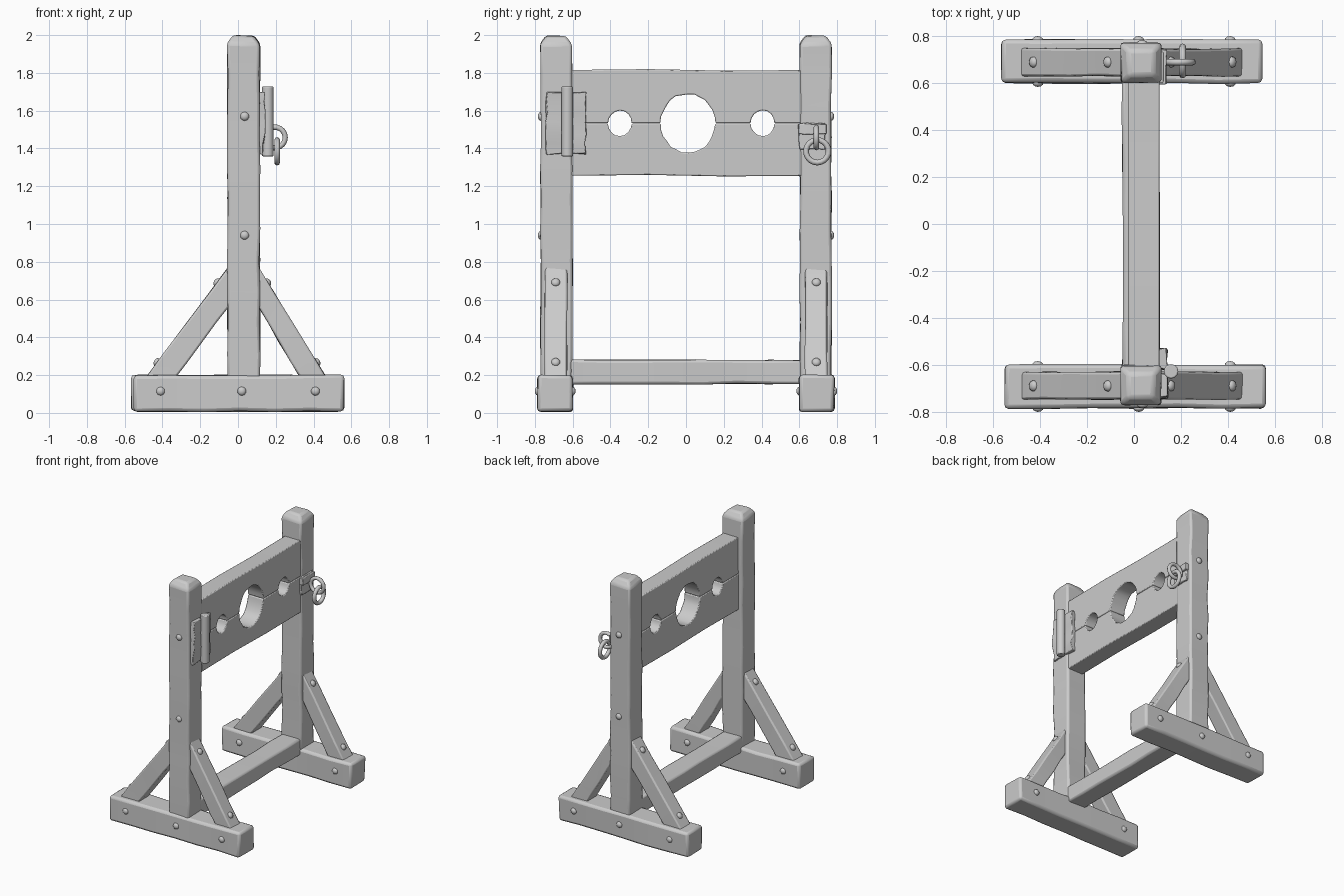
import bpy, bmesh, math, random
from mathutils import Vector

random.seed(4)
cube = bpy.data.objects.get("Cube")
if cube:
    bpy.data.objects.remove(cube, do_unlink=True)

grey = bpy.data.materials.new("worn grey")
grey.use_nodes = True
colour = (0.6, 0.6, 0.6, 1)
grey.diffuse_color = colour
grey.node_tree.nodes["Principled BSDF"].inputs["Base Color"].default_value = colour


def finish(name, bm, bevel=0.0, angle=35):
    """Turn a bmesh into a softly bevelled, smooth shaded object."""
    bmesh.ops.recalc_face_normals(bm, faces=bm.faces)
    mesh = bpy.data.meshes.new(name)
    bm.to_mesh(mesh)
    bm.free()
    mesh.materials.append(grey)
    ob = bpy.data.objects.new(name, mesh)
    bpy.context.collection.objects.link(ob)
    if bevel:
        mod = ob.modifiers.new("worn edges", "BEVEL")
        mod.width, mod.segments = bevel, 2
        mod.limit_method, mod.angle_limit = "ANGLE", math.radians(35)
    bpy.ops.object.select_all(action="DESELECT")
    ob.select_set(True)
    bpy.context.view_layer.objects.active = ob
    bpy.ops.object.shade_smooth_by_angle(angle=math.radians(angle))
    return ob


def prism(points, offset):
    """Extrude a closed outline of 3D points by an offset."""
    bm = bmesh.new()
    face = bm.faces.new([bm.verts.new(p) for p in points])
    out = bmesh.ops.extrude_face_region(bm, geom=[face])
    moved = [v for v in out["geom"] if isinstance(v, bmesh.types.BMVert)]
    bmesh.ops.translate(bm, verts=moved, vec=offset)
    return bm


def roughen(bm, cuts, amount):
    """Ring-cut the long edges and wobble the points like hewn timber."""
    longest = max(e.calc_length() for e in bm.edges)
    edges = [e for e in bm.edges if e.calc_length() > longest * 0.6]
    if cuts:
        bmesh.ops.subdivide_edges(bm, edges=edges, cuts=cuts, use_grid_fill=True)
    for v in bm.verts:
        v.co += Vector([random.uniform(-amount, amount) for _ in range(3)])


def timber(name, x, y, z, cuts=5, amount=0.004, bevel=0.014, cap=0.0):
    corners = [(x[0], y[0], z[0]), (x[1], y[0], z[0]),
               (x[1], y[1], z[0]), (x[0], y[1], z[0])]
    bm = prism(corners, (0, 0, z[1] - z[0]))
    roughen(bm, cuts, amount)
    if cap:
        top = max(bm.faces, key=lambda f: f.calc_center_median().z)
        bmesh.ops.inset_region(bm, faces=[top], thickness=0.045)
        bmesh.ops.translate(bm, verts=top.verts, vec=(0, 0, cap))
    return finish(name, bm, bevel)


def bolt(name, place, normal):
    """Low domed bolt head facing along the normal."""
    bm = bmesh.new()
    bmesh.ops.create_icosphere(bm, subdivisions=2, radius=0.024)
    bmesh.ops.scale(bm, verts=bm.verts, vec=(1, 1, 0.7))
    ob = finish(name, bm)
    ob.location = place
    ob.rotation_euler = Vector(normal).to_track_quat("Z", "Y").to_euler()


def ring(name, centre, radius, thickness, rotation):
    bpy.ops.mesh.primitive_torus_add(location=centre, rotation=rotation,
                                     major_radius=radius, minor_radius=thickness,
                                     major_segments=18, minor_segments=8)
    ob = bpy.context.object
    ob.name = name
    ob.data.materials.append(grey)
    bpy.ops.object.shade_smooth_by_angle(angle=math.radians(50))


# Two matching end frames: foot, post, braces and bolts
for side, label, shift in ((-1, "front", 0.005), (1, "back", -0.01)):
    def span(a, b):
        return sorted((side * a, side * b))

    timber(label + "_foot", (-0.555 + shift, 0.555 + shift), span(0.60, 0.785),
           (0.007, 0.2), bevel=0.018)
    timber(label + "_post", (-0.055, 0.115), span(0.603, 0.77),
           (0.15, 1.955), cuts=10, cap=0.043)

    braces = {
        "right": ((-0.03, 0.80), (-0.51, 0.16), (-0.35, 0.16), (-0.03, 0.59)),
        "left": ((0.09, 0.80), (0.485, 0.16), (0.345, 0.16), (0.09, 0.59)),
    }
    low, high = span(0.63, 0.748)
    for hand, outline in braces.items():
        bm = prism([(x, low, z) for x, z in outline], (0, high - low, 0))
        roughen(bm, 3, 0.003)
        finish(label + "_" + hand + "_brace", bm, 0.01)
        # Bolts near both ends of the sloping upper edge
        a, b = Vector(outline[0]), Vector(outline[1])
        slope = b - a
        normal = Vector((abs(slope.y) * (1 if slope.x > 0 else -1), 0, abs(slope.x)))
        for t in (0.17, 0.83):
            p = a + slope * t
            bolt(label + "_" + hand + "_brace_bolt", (p.x, side * 0.69, p.y), normal)

    for x in (-0.41, 0.02, 0.41):
        bolt(label + "_foot_bolt", (x, side * 0.784, 0.115), (0, side, 0))
        if abs(x) > 0.1:
            bolt(label + "_foot_inner_bolt", (x, side * 0.601, 0.115), (0, -side, 0))
    for z in (0.94, 1.57):
        bolt(label + "_post_bolt", (0.035, side * 0.768, z), (0, side, 0))

# Low rail joining the frames
timber("lower_rail", (-0.05, 0.108), (-0.63, 0.63), (0.153, 0.28), cuts=6)

# Two boards meeting at a seam, each with half of the three openings
seam = 1.533
openings = ((0.405, 0.062, 8), (0.01, 0.143, 14), (-0.35, 0.062, 8))
for name, edge, up in (("lower_board", 1.255, -1), ("upper_board", 1.815, 1)):
    outline = [(-0.64, edge), (-0.2, edge + 0.005), (0.2, edge - 0.003), (0.64, edge),
               (0.64, seam + up * 0.001)]
    for centre, radius, steps in openings:
        for i in range(steps + 1):
            a = math.pi * i / steps
            r = radius * random.uniform(0.98, 1.03)
            outline.append((centre + r * math.cos(a),
                            seam + up * (0.001 + 1.08 * r * math.sin(a))))
    outline.append((-0.64, seam + up * 0.001))
    finish(name, prism([(-0.025, y, z) for y, z in outline], (0.133, 0, 0)), 0.006)

# Hinge: two ragged leaves and an upright barrel
for name, y in (("hinge_outer_leaf", (-0.74, -0.64)), ("hinge_inner_leaf", (-0.62, -0.53))):
    timber(name, (0.1, 0.14), y, (1.37, 1.70), cuts=5, amount=0.008, bevel=0.004)
bm = bmesh.new()
bmesh.ops.create_cone(bm, cap_ends=True, segments=12, radius1=0.031, radius2=0.031, depth=0.37)
barrel = finish("hinge_barrel", bm, 0.006)
barrel.location = (0.158, -0.628, 1.543)

# Latch: plate, strap, staple and hanging ring
timber("latch_plate", (0.1, 0.124), (0.598, 0.735), (1.395, 1.535), cuts=2, bevel=0.004)
timber("latch_strap", (0.1, 0.138), (0.595, 0.745), (1.475, 1.53), cuts=2, amount=0.003, bevel=0.004)
ring("latch_staple", (0.195, 0.69, 1.458), 0.055, 0.014, (math.pi / 2, 0, 0))
ring("latch_ring", (0.207, 0.695, 1.385), 0.06, 0.015, (0, math.pi / 2, 0))
